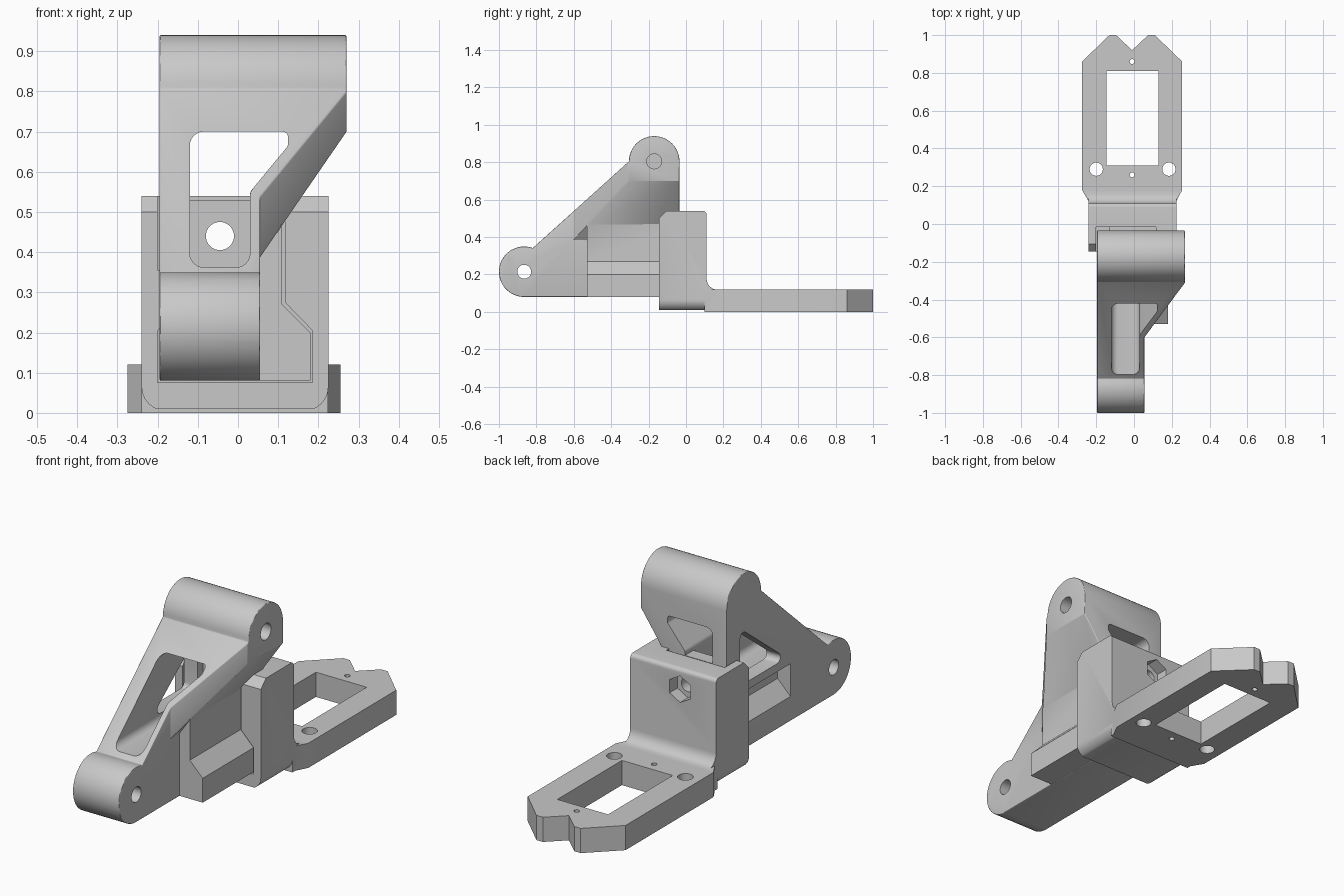
import bpy, bmesh
from math import sin, cos, tan, pi, radians
from mathutils import Vector

if "Cube" in bpy.data.objects:
    bpy.data.objects.remove(bpy.data.objects["Cube"])

grey = bpy.data.materials.new("matte grey")
grey.use_nodes = True
grey.diffuse_color = (0.58, 0.58, 0.58, 1)
grey.node_tree.nodes["Principled BSDF"].inputs["Base Color"].default_value = (0.58, 0.58, 0.58, 1)


def arc(cx, cy, r, start, end, n=24):
    steps = [radians(start + (end - start) * i / n) for i in range(n + 1)]
    return [(cx + r * cos(t), cy + r * sin(t)) for t in steps]


def rounded(points, n=6):
    """Fillet a polygon whose points are (a, b) or (a, b, radius)."""
    out = []
    for i, p in enumerate(points):
        corner = Vector(p[:2])
        if len(p) == 2:
            out.append(p)
            continue
        r = p[2]
        u = (Vector(points[i - 1][:2]) - corner).normalized()
        v = (Vector(points[(i + 1) % len(points)][:2]) - corner).normalized()
        half = u.angle(v) / 2
        centre = corner + (u + v).normalized() * r / sin(half)
        a = (corner + u * r / tan(half) - centre) / r
        b = (corner + v * r / tan(half) - centre) / r
        sweep = pi - 2 * half
        for k in range(n + 1):
            t = sweep * k / n
            out.append(tuple(centre + (a * sin(sweep - t) + b * sin(t)) * r / sin(sweep)))
    return out


def prism(name, points, axis, lo, hi):
    """Extrude a flat outline along one axis."""
    place = {"x": lambda a, b, d: (d, a, b),
             "y": lambda a, b, d: (a, d, b),
             "z": lambda a, b, d: (a, b, d)}[axis]
    bm = bmesh.new()
    low = [bm.verts.new(place(a, b, lo)) for a, b in points]
    high = [bm.verts.new(place(a, b, hi)) for a, b in points]
    bm.faces.new(low)
    bm.faces.new(high)
    for i in range(len(points)):
        bm.faces.new((low[i - 1], low[i], high[i], high[i - 1]))
    bmesh.ops.recalc_face_normals(bm, faces=bm.faces)
    mesh = bpy.data.meshes.new(name)
    bm.to_mesh(mesh)
    bm.free()
    mesh.materials.append(grey)
    obj = bpy.data.objects.new(name, mesh)
    bpy.context.collection.objects.link(obj)
    return obj


def rod(a, b, r, axis, lo, hi, n=32):
    return prism("cutter", arc(a, b, r, 90, 450 - 360 / n, n - 1), axis, lo, hi)


def activate(obj):
    bpy.ops.object.select_all(action="DESELECT")
    obj.select_set(True)
    bpy.context.view_layer.objects.active = obj


def combine(obj, other, operation="DIFFERENCE"):
    mod = obj.modifiers.new("cut", "BOOLEAN")
    mod.solver = "EXACT"
    mod.operation = operation
    mod.object = other
    activate(obj)
    bpy.ops.object.modifier_apply(modifier=mod.name)
    bpy.data.objects.remove(other)


def soften(obj, width):
    mod = obj.modifiers.new("soft edges", "BEVEL")
    mod.width = width
    mod.segments = 3
    mod.limit_method = "ANGLE"
    mod.angle_limit = radians(35)
    activate(obj)
    bpy.ops.object.modifier_apply(modifier=mod.name)


def finish(obj):
    activate(obj)
    bpy.ops.object.shade_smooth_by_angle(angle=radians(30))


# Arm: side profile with a barrel at each end
side = [(-0.035, 0.08)] + arc(-0.17, 0.805, 0.135, 0, 180) + arc(-0.865, 0.215, 0.135, 70, 270)
arm = prism("swing_arm", side, "x", -0.195, 0.27)

# Arm: sloped underside and angled front that narrow it to the lower barrel
front_outline = [(-0.4, 0), (0.055, 0), (0.055, 0.39), (0.4, 0.887), (0.4, 1.1), (-0.4, 1.1)]
top_outline = [(-0.4, -1.1), (0.055, -1.1), (0.055, -0.6), (0.4, -0.135), (0.4, 0.1), (-0.4, 0.1)]
combine(arm, prism("cutter", front_outline, "y", -1.2, 0.2), "INTERSECT")
combine(arm, prism("cutter", top_outline, "z", -0.1, 1.2), "INTERSECT")
soften(arm, 0.008)

# Arm: dovetail slider, with a ridge on one side and a groove on the other
slider = [(-0.1, 0.081), (0.18, 0.081), (0.18, 0.2), (0.11, 0.27), (0.11, 0.469), (-0.1, 0.469)]
combine(arm, prism("cutter", slider, "y", -0.53, -0.036), "UNION")
groove = [(-0.3, 0.2), (-0.195, 0.2), (-0.125, 0.27), (-0.125, 0.36), (-0.3, 0.36)]
combine(arm, prism("cutter", groove, "y", -0.53, 0.1))

# Arm: front pocket, open at the back above the clamp wall
pocket = [(-0.12, 0.362, 0.035), (0.03, 0.362, 0.035), (0.03, 0.55, 0.03),
          (0.125, 0.665, 0.02), (0.125, 0.7, 0.015), (-0.12, 0.7, 0.035)]
window = [(-0.12, 0.53), (0.03, 0.53), (0.03, 0.55, 0.02), (0.125, 0.665, 0.02),
          (0.125, 0.7, 0.015), (-0.12, 0.7, 0.035)]
combine(arm, prism("cutter", rounded(pocket), "y", -1.1, -0.1))
combine(arm, prism("cutter", rounded(window), "y", -0.15, 0.1))

# Arm: triangular side opening
opening = [(-0.14, 0.4, 0.025), (-0.14, 0.68, 0.025), (-0.5, 0.4, 0.025)]
combine(arm, prism("cutter", rounded(opening), "x", -0.3, -0.05))

# Arm: pivot holes and screw hole
combine(arm, rod(-0.865, 0.215, 0.037, "x", -0.4, 0.4))
combine(arm, rod(-0.17, 0.805, 0.04, "x", -0.1, 0.4))
combine(arm, rod(-0.045, 0.44, 0.035, "y", -0.2, 0.1))
finish(arm)

# Mount: clamp block with chamfered top and a fillet down to the plate
block_side = [(-0.145, 0.01), (-0.145, 0.5), (-0.105, 0.54), (0.11, 0.54, 0.02),
              (0.11, 0.118, 0.06), (0.2, 0.118), (0.2, 0.01)]
block_front = [(-0.24, 0.005, 0.06), (0.225, 0.005, 0.06), (0.225, 0.7), (-0.24, 0.7)]
mount = prism("clamp_mount", rounded(block_side), "x", -0.4, 0.4)
combine(mount, prism("cutter", rounded(block_front), "y", -0.3, 0.4), "INTERSECT")

# Mount: flat plate with notched end
plate = [(-0.24, 0.1), (-0.24, 0.12), (-0.275, 0.18), (-0.275, 0.86), (-0.13, 1), (-0.095, 1),
         (-0.01, 0.92), (0.075, 1), (0.11, 1), (0.255, 0.86), (0.255, 0.18),
         (0.224, 0.12), (0.224, 0.1)]
combine(mount, prism("cutter", plate, "z", 0, 0.121), "UNION")

# Mount: channel for the slider
channel = [(-0.2, 0.075), (0.185, 0.075), (0.185, 0.205), (0.117, 0.275), (0.117, 0.7),
           (-0.2, 0.7), (-0.2, 0.355), (-0.13, 0.355), (-0.13, 0.275), (-0.2, 0.205)]
combine(mount, prism("cutter", channel, "y", -0.3, -0.015))

# Mount: plate cut-out, fixing holes, screw hole and nut pocket
cutout = [(-0.145, 0.31), (0.13, 0.31), (0.13, 0.81), (-0.145, 0.81)]
combine(mount, prism("cutter", cutout, "z", -0.1, 0.3))
for x, y, r in ((-0.2, 0.29, 0.035), (0.185, 0.29, 0.035), (-0.01, 0.86, 0.013), (-0.01, 0.26, 0.013)):
    combine(mount, rod(x, y, r, "z", -0.1, 0.3))
combine(mount, rod(-0.045, 0.44, 0.035, "y", -0.1, 0.3))
combine(mount, rod(-0.045, 0.44, 0.065, "y", 0.05, 0.3, 6))
finish(mount)
